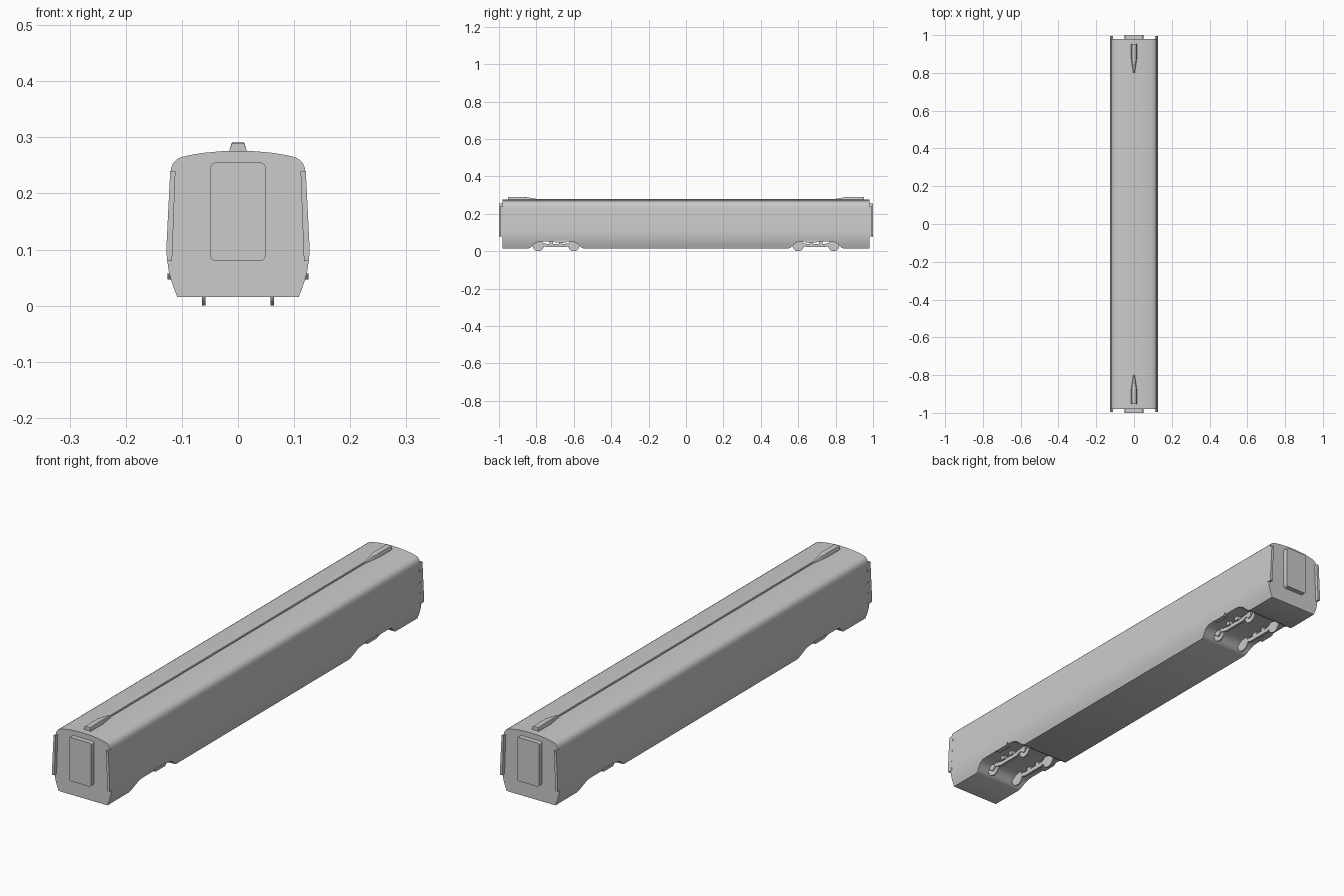
import bpy, bmesh, math
from mathutils import Vector

if "Cube" in bpy.data.objects:
    bpy.data.objects.remove(bpy.data.objects["Cube"])


def finish(name, bm, smooth=None):
    bmesh.ops.recalc_face_normals(bm, faces=bm.faces)
    mesh = bpy.data.meshes.new(name)
    bm.to_mesh(mesh)
    bm.free()
    ob = bpy.data.objects.new(name, mesh)
    bpy.context.collection.objects.link(ob)
    if smooth:
        bpy.ops.object.select_all(action='DESELECT')
        bpy.context.view_layer.objects.active = ob
        ob.select_set(True)
        bpy.ops.object.shade_smooth_by_angle(angle=math.radians(smooth))
    return ob


def loft(name, sections, smooth=None):
    """Skin a list of equally long point loops and cap the ends."""
    bm = bmesh.new()
    rings = [[bm.verts.new(p) for p in s] for s in sections]
    n = len(rings[0])
    for a, b in zip(rings, rings[1:]):
        for i in range(n):
            bm.faces.new((a[i], a[(i + 1) % n], b[(i + 1) % n], b[i]))
    bm.faces.new(rings[0])
    bm.faces.new(rings[-1])
    return finish(name, bm, smooth)


def prism_y(name, xz, y0, y1, smooth=None):
    return loft(name, [[(x, y, z) for x, z in xz] for y in (y0, y1)], smooth)


def prism_x(name, yz, x0, x1, smooth=None):
    return loft(name, [[(x, y, z) for y, z in yz] for x in (x0, x1)], smooth)


def rounded(cx, cz, hx, hz, r, seg=5):
    pts = []
    for k, (sx, sz) in enumerate(((1, 1), (-1, 1), (-1, -1), (1, -1))):
        for i in range(seg + 1):
            a = math.pi / 2 * (k + i / seg)
            pts.append((cx + sx * (hx - r) + r * math.cos(a), cz + sz * (hz - r) + r * math.sin(a)))
    return pts


def disc(cy, cz, r, n=28):
    return [(cy + r * math.cos(2 * math.pi * i / n), cz + r * math.sin(2 * math.pi * i / n)) for i in range(n)]


# Car body: half cross-section mirrored, run along the length
half = [(0.108, 0.015), (0.114, 0.03), (0.1195, 0.046), (0.1235, 0.062), (0.126, 0.08), (0.127, 0.097),
        (0.1268, 0.115), (0.1205, 0.235), (0.119, 0.246), (0.1155, 0.254), (0.110, 0.260), (0.102, 0.2645),
        (0.085, 0.2685), (0.06, 0.2725), (0.03, 0.2752), (0, 0.276)]
section = half + [(-x, z) for x, z in half[-2::-1]]
body = prism_y("car_body", section, -0.98, 0.98)

# Bogie recesses cut through the full width of the underside
arch = [(0.15, -0.02), (0.15, 0.013), (0.135, 0.021), (0.122, 0.033), (0.110, 0.043), (0.095, 0.049), (0.08, 0.051)]
arch += [(-y, z) for y, z in arch[::-1]]
for s in (-1, 1):
    cutter = prism_x("recess_cutter", [(s * 0.695 + y, z) for y, z in arch], -0.2, 0.2)
    cutter.hide_render = True
    mod = body.modifiers.new("recess", 'BOOLEAN')
    mod.object, mod.operation, mod.solver = cutter, 'DIFFERENCE', 'EXACT'
    bpy.context.view_layer.objects.active = body
    bpy.ops.object.modifier_apply(modifier=mod.name)
    bpy.data.objects.remove(cutter)
bpy.ops.object.select_all(action='DESELECT')
body.select_set(True)
bpy.ops.object.shade_smooth_by_angle(angle=math.radians(30))

# Thin roof rib along the centre line
prism_y("roof_rib", [(-0.004, 0.27), (0.004, 0.27), (0.003, 0.280), (-0.003, 0.280)], -0.82, 0.82)

for s in (-1, 1):
    # Roof pod, tapering in towards the rib
    stations = [(0.953, 0.015, 0.011, 0.290), (0.875, 0.015, 0.011, 0.291),
                (0.84, 0.010, 0.007, 0.287), (0.80, 0.004, 0.003, 0.280)]
    loft("roof_pod", [[(-w, s * y, 0.272), (w, s * y, 0.272), (w, s * y, 0.278), (t, s * y, z - 0.001),
                       (t * 0.8, s * y, z), (-t * 0.8, s * y, z), (-t, s * y, z - 0.001), (-w, s * y, 0.278)]
                      for y, w, t, z in stations], 20)

    # End gangway door panel
    prism_y("gangway", rounded(0, 0.1675, 0.049, 0.0875, 0.009), s * 0.97, s * 1.0, 30)

    for m in (-1, 1):
        # Side fairing plates beyond the end wall
        plate = [(0.1175, 0.08), (0.1268, 0.08), (0.1272, 0.1), (0.127, 0.115), (0.1208, 0.24), (0.1115, 0.24)]
        prism_y("end_fairing", [(m * x, z) for x, z in plate], s * 0.972, s * 0.994)

        # Bogie wheels with hubs
        for y in (0.60, 0.79):
            prism_x("wheel", disc(s * y, 0.030, 0.030), m * 0.058, m * 0.064, 30)
            prism_x("axle_box", disc(s * y, 0.032, 0.013, 16), m * 0.064, m * 0.070, 30)

        # Bogie side frame with a dropped middle
        beam = [(-0.115, 0.030), (-0.075, 0.030), (-0.05, 0.022), (0.05, 0.022), (0.075, 0.030), (0.115, 0.030),
                (0.115, 0.042), (0.07, 0.044), (0.045, 0.039), (-0.045, 0.039), (-0.07, 0.044), (-0.115, 0.042)]
        prism_x("bogie_frame", [(s * 0.695 + y, z) for y, z in beam], m * 0.059, m * 0.068)

        # Suspension blocks between frame and body
        for d in (-0.025, 0.025):
            prism_x("suspension_block", [(s * 0.695 + d + a, b) for a, b in
                    ((-0.01, 0.036), (0.01, 0.036), (0.01, 0.053), (-0.01, 0.053))], m * 0.060, m * 0.076)

        # Bolster end just proud of the skirt
        yc = s * 0.67
        prism_x("bolster_end", [(yc - 0.038, 0.055), (yc - 0.03, 0.047), (yc + 0.03, 0.047),
                                (yc + 0.038, 0.055), (yc + 0.038, 0.058), (yc - 0.038, 0.058)], m * 0.105, m * 0.1255)
